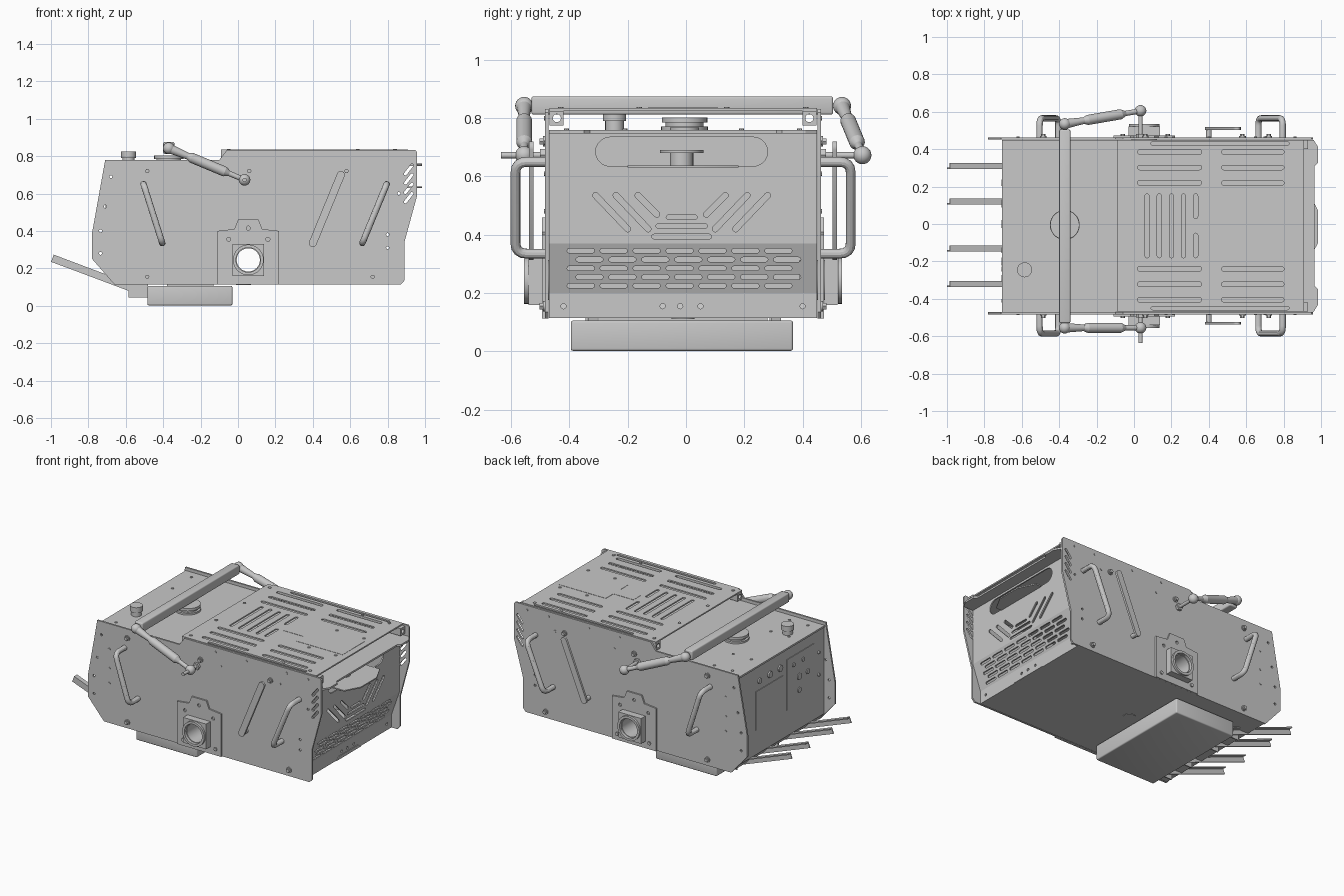
import bpy, bmesh, math
from mathutils import Vector, Matrix

if "Cube" in bpy.data.objects:
    bpy.data.objects.remove(bpy.data.objects["Cube"])

grey = bpy.data.materials.new("sheet metal grey")
grey.use_nodes = True
grey.diffuse_color = (0.58, 0.58, 0.58, 1)
grey.node_tree.nodes["Principled BSDF"].inputs["Base Color"].default_value = (0.58, 0.58, 0.58, 1)
MID = -0.01   # y of the machine's centre plane
PLACE = {"xz": lambda a, b, c: (a, c, b), "xy": lambda a, b, c: (a, b, c), "yz": lambda a, b, c: (c, a, b)}


def loft(bm, rings):
    bm.faces.new(rings[0])
    bm.faces.new(rings[1][::-1])
    for i in range(len(rings[0])):
        bm.faces.new((rings[0][i], rings[1][i], rings[1][i - 1], rings[0][i - 1]))


def prism(bm, poly, plane, lo, hi):
    loft(bm, [[bm.verts.new(PLACE[plane](a, b, c)) for a, b in poly] for c in (lo, hi)])


def rect(a0, a1, b0, b1):
    return [(a0, b0), (a1, b0), (a1, b1), (a0, b1)]


def box(bm, x0, x1, y0, y1, z0, z1):
    prism(bm, rect(x0, x1, y0, y1), "xy", z0, z1)


def rounded_box(bm, size, width):
    box(bm, *size)
    bmesh.ops.recalc_face_normals(bm, faces=bm.faces[:])
    bmesh.ops.bevel(bm, geom=bm.edges[:], offset=width, segments=3, profile=0.5, affect="EDGES")


def circle(a, b, r, n=24):
    return [(a + r * math.cos(math.tau * i / n), b + r * math.sin(math.tau * i / n)) for i in range(n)]


def slot(a0, b0, a1, b1, r, n=6):
    t = math.atan2(b1 - b0, a1 - a0)
    pts = []
    for a, b, start in ((a1, b1, t - math.pi / 2), (a0, b0, t + math.pi / 2)):
        for i in range(n + 1):
            w = start + math.pi * i / n
            pts.append((a + r * math.cos(w), b + r * math.sin(w)))
    return pts


def rod(bm, p, q, r, r2=None, n=20):
    p, q = Vector(p), Vector(q)
    turn = (q - p).to_track_quat("Z", "Y")
    loft(bm, [[bm.verts.new(c + turn @ Vector((u, v, 0))) for u, v in circle(0, 0, rad, n)]
              for c, rad in ((p, r), (q, r if r2 is None else r2))])


def link(name, me):
    ob = bpy.data.objects.new(name, me)
    bpy.context.collection.objects.link(ob)
    return ob


def baked(ob):
    bpy.context.view_layer.update()
    return bpy.data.meshes.new_from_object(ob.evaluated_get(bpy.context.evaluated_depsgraph_get()))


def to_object(name, bm):
    bmesh.ops.recalc_face_normals(bm, faces=bm.faces)
    me = bpy.data.meshes.new(name)
    bm.to_mesh(me)
    bm.free()
    return link(name, me)


def finish(name, bm, holes=(), plane="xz"):
    ob = to_object(name, bm)
    if holes:
        cb = bmesh.new()
        for h in holes:
            prism(cb, h, plane, -2, 2)
        cutter = to_object(name + "_cutter", cb)
        cutter.hide_render = True
        mod = ob.modifiers.new("cut", "BOOLEAN")
        mod.operation, mod.solver, mod.object = "DIFFERENCE", "EXACT", cutter
        ob.data = baked(ob)
        ob.modifiers.clear()
        bpy.data.objects.remove(cutter)
    ob.data.materials.clear()
    ob.data.materials.append(grey)


def pipe(name, pts, r, bend):
    pts = [Vector(p) for p in pts]
    path = [pts[0]]
    for a, b, c in zip(pts, pts[1:], pts[2:]):
        p, q = b + (a - b).normalized() * bend, b + (c - b).normalized() * bend
        path += [p.lerp(b, t).lerp(b.lerp(q, t), t) for t in (0, 0.25, 0.5, 0.75, 1)]
    path.append(pts[-1])
    cu = bpy.data.curves.new(name, "CURVE")
    cu.dimensions, cu.bevel_depth, cu.bevel_resolution, cu.use_fill_caps = "3D", r, 4, True
    sp = cu.splines.new("POLY")
    sp.points.add(len(path) - 1)
    for s, p in zip(sp.points, path):
        s.co = (*p, 1)
    tmp = link(name + "_path", cu)
    me = baked(tmp)
    bpy.data.objects.remove(tmp)
    me.materials.clear()
    me.materials.append(grey)
    link(name, me)


HUB = (0.055, 0.245)
side_profile = [(-0.71, 0.78), (-0.78, 0.39), (-0.78, 0.25), (-0.66, 0.113), (0.87, 0.113), (0.89, 0.135), (0.89, 0.34),
                (0.958, 0.59), (0.958, 0.82), (0.948, 0.832), (-0.06, 0.832), (-0.1, 0.78)]
hub_profile = [(-0.11, 0.113), (0.22, 0.113), (0.22, 0.4), (0.13, 0.41), (0.11, 0.46), (0, 0.46), (-0.02, 0.41), (-0.11, 0.4)]
side_holes = [slot(0.895, z, 0.93, z + 0.045, 0.008) for z in (0.555, 0.605, 0.655, 0.705)]
side_holes += [circle(x, z, 0.008, 10) for x, z in ((-0.68, 0.69), (-0.71, 0.53), (-0.735, 0.4), (-0.735, 0.28),
                                                    (0.86, 0.6), (0.8, 0.38), (0.8, 0.31))]

for label, s in (("front", -1), ("back", 1)):
    Y = lambda d: MID + s * d
    # side plate with vents
    bm = bmesh.new()
    prism(bm, side_profile, "xz", Y(0.461), Y(0.473))
    finish(label + "_side_plate", bm, side_holes + [circle(*HUB, 0.07, 32)])
    # hub plate, square bearing and sleeve
    bm = bmesh.new()
    prism(bm, hub_profile, "xz", Y(0.4735), Y(0.484))
    finish(label + "_hub_plate", bm, [circle(*HUB, 0.07, 32)] +
           [circle(x, z, 0.011, 12) for x, z in ((-0.05, 0.355), (0.16, 0.355), (0.055, 0.415))])
    bm = bmesh.new()
    prism(bm, rect(-0.03, 0.14, 0.16, 0.33), "xz", Y(0.4845), Y(0.53))
    prism(bm, circle(*HUB, 0.082, 32), "xz", Y(0.5305), Y(0.545))
    finish(label + "_bearing", bm, [circle(*HUB, 0.066, 32)])
    bm = bmesh.new()
    prism(bm, circle(*HUB, 0.069, 32), "xz", Y(0.4), Y(0.525))
    finish(label + "_bearing_sleeve", bm, [circle(*HUB, 0.062, 32)])
    # bolts
    bm = bmesh.new()
    for x, z in ((-0.485, 0.72), (-0.485, 0.155), (0.06, 0.72), (0.58, 0.72), (0.72, 0.155), (0.18, 0.155), (-0.06, 0.155)):
        rod(bm, (x, Y(0.471), z), (x, Y(0.48), z), 0.018, n=16)
        rod(bm, (x, Y(0.48), z), (x, Y(0.492), z), 0.012, n=6)
    for x, z in ((0.17, 0.8), (0.4, 0.8), (0.7, 0.8), (0.86, 0.8), (0.21, 0.715), (0.65, 0.715), (-0.62, 0.61),
                 (-0.62, 0.48), (-0.62, 0.38), (-0.09, 0.25), (0.2, 0.25)):
        rod(bm, (x, Y(0.471), z), (x, Y(0.477), z), 0.008, n=10)
    finish(label + "_side_bolts", bm)
    # grab handles
    for end, x0, x1 in (("rear", -0.505, -0.405), ("forward", 0.795, 0.665)):
        pipe(f"{label}_{end}_handle", [(x0, Y(0.465), 0.65), (x0, Y(0.575), 0.65), (x1, Y(0.575), 0.335),
                                       (x1, Y(0.465), 0.335)], 0.017, 0.04)
    # flat lever on a post
    bm = bmesh.new()
    prism(bm, slot(0.55, 0.7, 0.4, 0.335, 0.021), "xz", Y(0.513), Y(0.528))
    rod(bm, (0.4, Y(0.465), 0.335), (0.4, Y(0.52), 0.335), 0.015)
    finish(label + "_lever", bm)
    # lift strut with ball ends and pivot pin
    bm = bmesh.new()
    top = Vector((-0.37, Y(0.545), 0.842))
    low = Vector((0.035, Y(0.545 if s < 0 else 0.615), 0.673))
    at = lambda t: top.lerp(low, t)
    rod(bm, at(0), at(0.27), 0.026, 0.017)
    rod(bm, at(0.25), at(0.3), 0.018, 0.027)
    rod(bm, at(0.3), at(0.74), 0.027)
    rod(bm, at(0.74), at(0.8), 0.027, 0.014)
    rod(bm, at(0.8), at(1), 0.014)
    for c in (top, low):
        bmesh.ops.create_uvsphere(bm, u_segments=20, v_segments=12, radius=0.031, matrix=Matrix.Translation(c))
    rod(bm, (low.x, Y(0.465), low.z), (low.x, Y(0.625), low.z), 0.011)
    rod(bm, (low.x, Y(0.465), low.z), (low.x, Y(0.49), low.z), 0.024, n=6)
    finish(label + "_lift_strut", bm)
    # roof rail
    bm = bmesh.new()
    box(bm, -0.09, 0.93, Y(0.41), Y(0.458), 0.775, 0.824)
    finish(label + "_roof_rail", bm, [circle(Y(0.433), 0.8, 0.014, 16)], "yz")

# cross bar between the struts
bm = bmesh.new()
rounded_box(bm, (-0.4, -0.34, -0.53, 0.505, 0.812, 0.875), 0.008)
finish("cross_bar", bm)

# roof cover with ventilation slots, hatch and screws
slots = []
for s in (-1, 1):
    for d in (0.23, 0.312, 0.395):
        slots += [slot(a, MID + s * d, b, MID + s * d, 0.012) for a, b in ((0.03, 0.35), (0.48, 0.79))]
    slots.append(slot(0.1, MID + s * 0.44, 0.82, MID + s * 0.44, 0.009))
    slots.append(slot(0.33, MID + s * 0.05, 0.33, MID + s * 0.16, 0.011))
slots += [slot(x, -0.17, x, 0.15, 0.011) for x in (0.07, 0.135, 0.2, 0.265)]
bm = bmesh.new()
box(bm, -0.09, 0.91, -0.469, 0.449, 0.825, 0.834)
finish("roof_cover", bm, slots, "xy")
bm = bmesh.new()
prism(bm, [(0.37, -0.05), (0.52, -0.05), (0.52, -0.13), (0.87, -0.13), (0.87, 0.11), (0.52, 0.11), (0.52, 0.03), (0.37, 0.03)],
      "xy", 0.8342, 0.836)
finish("roof_hatch", bm)
bm = bmesh.new()
for x in (-0.05, 0.64, 0.84):
    for d in (-0.42, -0.15, 0.15, 0.42):
        rod(bm, (x, MID + d, 0.833), (x, MID + d, 0.838), 0.01, n=10)
for x in (-0.62, -0.485):
    for d in (-0.4, -0.2, 0.2, 0.4):
        rod(bm, (x, MID + d, 0.758), (x, MID + d, 0.764), 0.009, n=10)
finish("top_screws", bm)

# deck, floor and underslung box
bm = bmesh.new()
prism(bm, [(-0.705, -0.47), (0.96, -0.47), (0.985, -0.43), (0.985, -0.35), (0.965, -0.33), (0.965, 0.31),
           (0.985, 0.33), (0.985, 0.41), (0.96, 0.45), (-0.705, 0.45)], "xy", 0.748, 0.76)
finish("deck", bm)
bm = bmesh.new()
box(bm, -0.655, 0.828, -0.47, 0.45, 0.114, 0.126)
finish("floor", bm)
bm = bmesh.new()
rounded_box(bm, (-0.485, -0.03, -0.395, 0.367, 0.002, 0.106), 0.008)
box(bm, -0.38, -0.13, -0.3, 0.28, 0.1, 0.118)
finish("underslung_box", bm)
bm = bmesh.new()
rod(bm, (0.03, -0.01, 0.118), (0.03, -0.01, 0.111), 0.04, n=24)
finish("drain_cover", bm)

# deck fittings
bm = bmesh.new()
rod(bm, (-0.585, -0.245, 0.758), (-0.585, -0.245, 0.79), 0.032)
rod(bm, (-0.585, -0.245, 0.79), (-0.585, -0.245, 0.825), 0.04, n=28)
finish("filler_cap", bm)
bm = bmesh.new()
for z0, z1, r in ((0.758, 0.772, 0.08), (0.772, 0.785, 0.065), (0.785, 0.803, 0.078)):
    rod(bm, (-0.37, -0.005, z0), (-0.37, -0.005, z1), r, n=32)
finish("round_vent", bm)
bm = bmesh.new()
rod(bm, (0.16, -0.005, 0.758), (0.16, -0.005, 0.768), 0.05, n=28)
finish("deck_disc", bm)

# forward end: foot strip, sloping grille and upright window panel
foot_holes = [circle(y, 0.155, 0.009, 12) for y in (-0.42, -0.08, -0.02, 0.05, 0.4)]
grille_holes = [slot(-0.4 + 0.113 * k + 0.03 * (row % 2), 0.225 + 0.03 * row,
                     -0.322 + 0.113 * k + 0.03 * (row % 2), 0.225 + 0.03 * row, 0.008, 4)
                for row in range(5) for k in range(7)]
panel_holes = [slot(-0.26, 0.685, 0.23, 0.685, 0.05, 10)]
for a, b, c, d in ((-0.31, 0.535, -0.2, 0.42), (-0.24, 0.535, -0.13, 0.42), (-0.165, 0.535, -0.1, 0.47)):
    panel_holes += [slot(a, b, c, d, 0.01), slot(-0.03 - a, b, -0.03 - c, d, 0.01)]
panel_holes += [slot(-0.015 - w, z, -0.015 + w, z, 0.008) for w, z in ((0.045, 0.46), (0.08, 0.43), (0.095, 0.394))]
fold = [(0.828, 0.114), (0.828, 0.2), (0.888, 0.37), (0.888, 0.75)]
for name, (x0, z0), (x1, z1), holes in zip(("foot_strip", "sloping_grille", "window_panel"), fold, fold[1:],
                                           (foot_holes, grille_holes, panel_holes)):
    bm = bmesh.new()
    prism(bm, [(x0, z0), (x1, z1), (x1 - 0.009, z1), (x0 - 0.009, z0)], "xz", -0.47, 0.45)
    finish(name, bm, holes, "yz")
bm = bmesh.new()
prism(bm, [(-0.14, 0.114), (0.12, 0.114), (0.09, 0.135), (-0.11, 0.135)], "yz", 0.8282, 0.833)
finish("foot_tab", bm)
bm = bmesh.new()
prism(bm, [(0.8, -0.2), (0.93, -0.2), (0.985, -0.1), (0.985, 0.07), (0.93, 0.18), (0.8, 0.18)], "xy", 0.63, 0.638)
finish("forward_shelf", bm)
bm = bmesh.new()
for z0, z1, r in ((0.637, 0.68, 0.04), (0.68, 0.69, 0.075)):
    rod(bm, (0.8, -0.015, z0), (0.8, -0.015, z1), r, n=24)
finish("pulley", bm)

# upright rear panel set inside the side plates, with door, control plate and buttons
bend = [(-0.7, 0.75), (-0.7, 0.165), (-0.655, 0.114)]
bm = bmesh.new()
prism(bm, bend + [(x + 0.01, z + 0.004) for x, z in bend[::-1]], "xz", -0.47, 0.45)
finish("rear_panel", bm)
bm = bmesh.new()
for y0, y1, z0, z1 in ((-0.03, 0.26, 0.33, 0.59), (-0.36, -0.07, 0.34, 0.68)):
    box(bm, -0.704, -0.699, y0, y1, z0, z1)
finish("door_and_control_plate", bm)
bm = bmesh.new()
for y, z, r in ((0.22, 0.65, 0.018), (0.11, 0.65, 0.022), (0, 0.65, 0.022), (-0.14, 0.62, 0.014), (-0.24, 0.62, 0.014),
                (-0.2, 0.52, 0.022), (-0.29, 0.52, 0.018), (-0.2, 0.43, 0.018), (-0.41, 0.6, 0.01), (-0.41, 0.45, 0.01)):
    rod(bm, (-0.698, y, z), (-0.709, y, z), r, n=16)
finish("control_buttons", bm)

# four angle-iron forks with brackets
for i, y in enumerate((0.31, 0.12, -0.13, -0.32)):
    bm = bmesh.new()
    prism(bm, [(-1, 0.235), (-0.985, 0.272), (-0.49, 0.085), (-0.5, 0.048)], "xz", y - 0.016, y - 0.009)
    prism(bm, [(-0.987, 0.266), (-0.985, 0.273), (-0.49, 0.086), (-0.492, 0.079)], "xz", y - 0.016, y + 0.016)
    box(bm, -0.585, -0.48, y - 0.024, y - 0.017, 0.045, 0.118)
    rod(bm, (-0.505, y - 0.03, 0.07), (-0.505, y + 0.02, 0.07), 0.012, n=12)
    finish(f"fork_{i + 1}", bm)

# crisp edges on sheet metal, smooth round parts
bpy.ops.object.select_all(action="DESELECT")
for ob in bpy.context.scene.objects:
    if ob.type == "MESH" and ob.data.materials and ob.data.materials[0] == grey:
        ob.select_set(True)
        bpy.context.view_layer.objects.active = ob
bpy.ops.object.shade_smooth_by_angle(angle=math.radians(30))
